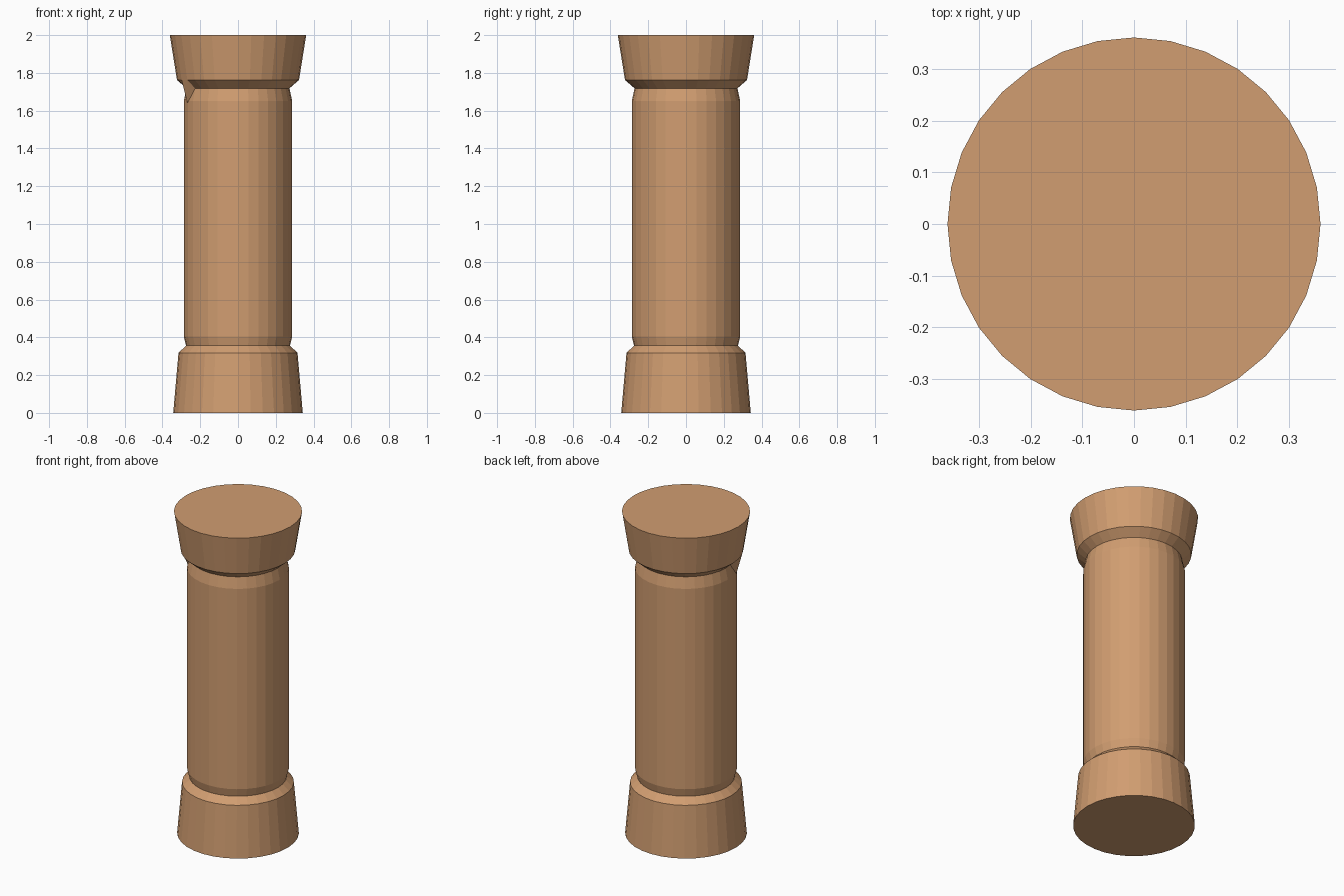
import bpy, bmesh, math

if "Cube" in bpy.data.objects:
    bpy.data.objects.remove(bpy.data.objects["Cube"])

SIDES = 32

clay = bpy.data.materials.new("warm_tan")
clay.diffuse_color = (0.64, 0.34, 0.165, 1)
clay.use_nodes = True
clay.node_tree.nodes["Principled BSDF"].inputs["Base Color"].default_value = clay.diffuse_color


def lathe(name, profile):
    """Closed, flat-shaded turned solid from (radius, z) pairs, bottom to top."""
    bm = bmesh.new()
    rings = []
    for r, z in profile:
        rings.append([bm.verts.new((r * math.cos(math.tau * i / SIDES),
                                    r * math.sin(math.tau * i / SIDES), z))
                      for i in range(SIDES)])
    for low, high in zip(rings, rings[1:]):
        for i in range(SIDES):
            j = (i + 1) % SIDES
            bm.faces.new((low[i], low[j], high[j], high[i]))
    bm.faces.new(rings[0][::-1])
    bm.faces.new(rings[-1])
    mesh = bpy.data.meshes.new(name)
    bm.to_mesh(mesh)
    bm.free()
    mesh.materials.append(clay)
    obj = bpy.data.objects.new(name, mesh)
    bpy.context.collection.objects.link(obj)
    return obj


# Flared foot with a chamfered upper rim
lathe("base", [(0.343, 0), (0.315, 0.318), (0.275, 0.356)])

# Straight shaft, narrowed slightly at both necks
lathe("shaft", [(0.275, 0.356), (0.287, 0.405), (0.287, 1.65), (0.272, 1.72)])

# Flared head with a chamfered lower rim
capital = lathe("capital", [(0.272, 1.718), (0.323, 1.762), (0.361, 2.0)])

# Small chip hanging from the lower rim at the front left
chip = capital.data.vertices[round(SIDES * 202.5 / 360)]
angle = math.radians(202.5)
chip.co = (0.29 * math.cos(angle), 0.29 * math.sin(angle), 1.64)
